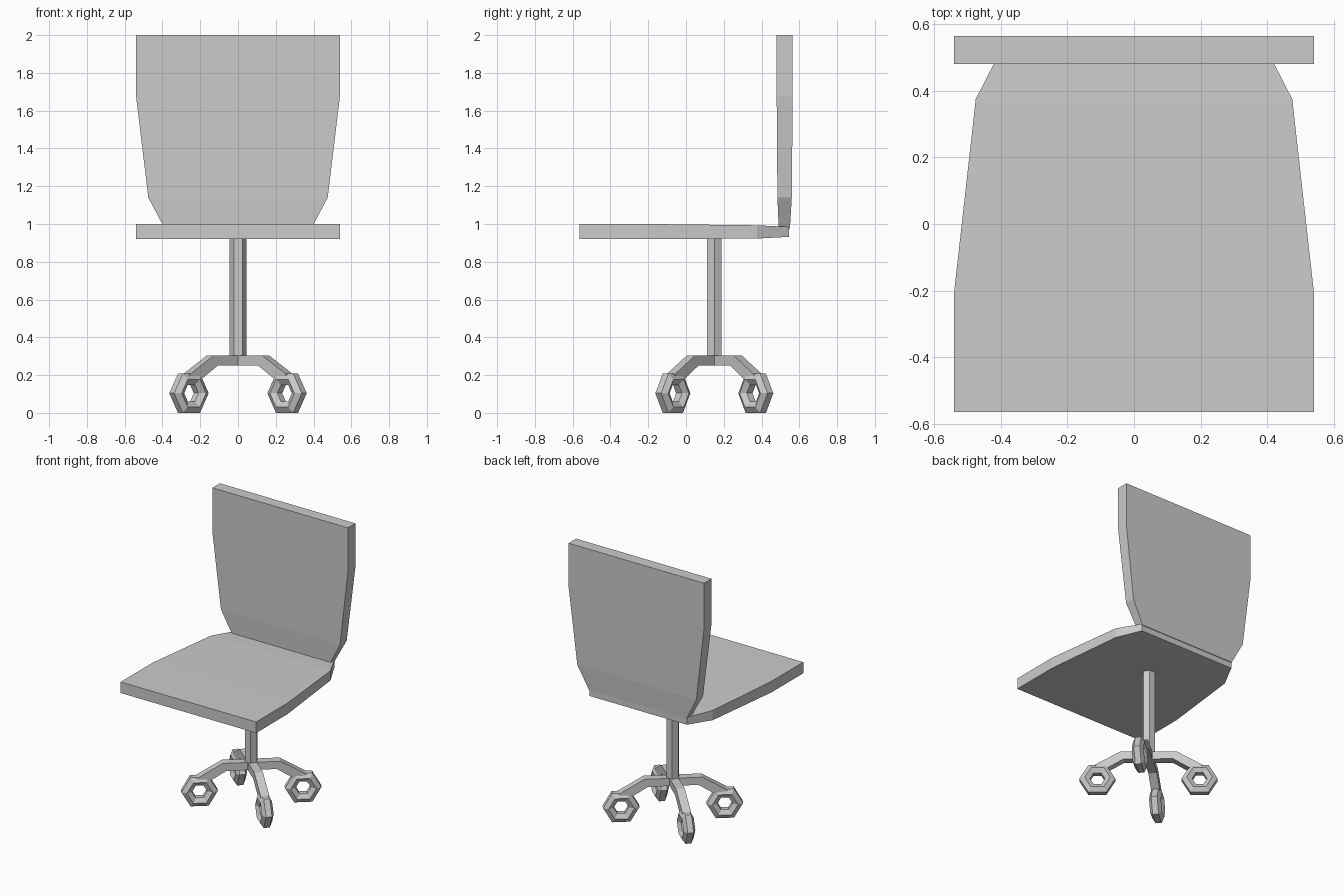
import bpy, bmesh
from math import cos, sin, pi, atan2
from mathutils import Matrix, Vector

if "Cube" in bpy.data.objects:
    bpy.data.objects.remove(bpy.data.objects["Cube"])

HUB_Y = 0.15


def make_object(name, verts, faces, matrix=Matrix()):
    mesh = bpy.data.meshes.new(name)
    mesh.from_pydata([matrix @ Vector(v) for v in verts], [], faces)
    bm = bmesh.new()
    bm.from_mesh(mesh)
    bmesh.ops.recalc_face_normals(bm, faces=bm.faces)
    bm.to_mesh(mesh)
    bm.free()
    obj = bpy.data.objects.new(name, mesh)
    bpy.context.collection.objects.link(obj)
    return obj


def loft(name, rings, closed=False, matrix=Matrix()):
    """Skin a row of equal-sized rings, capped unless closed into a loop."""
    n, m = len(rings[0]), len(rings)
    faces = [(i * n + j, i * n + (j + 1) % n,
              (i + 1) % m * n + (j + 1) % n, (i + 1) % m * n + j)
             for i in range(m if closed else m - 1) for j in range(n)]
    if not closed:
        faces += [tuple(range(n)), tuple(range((m - 1) * n, m * n))]
    return make_object(name, [v for r in rings for v in r], faces, matrix)


def slab(name, stations):
    """Panel from (half width, (y, z) of one face, (y, z) of the other)."""
    return loft(name, [[(-w, *a), (w, *a), (w, *b), (-w, *b)]
                       for w, a, b in stations])


# Seat, narrowing and thinning toward the back
slab("seat", [
    (0.54, (-0.565, 1.0), (-0.565, 0.92)),
    (0.54, (-0.205, 1.0), (-0.205, 0.92)),
    (0.475, (0.375, 0.993), (0.375, 0.923)),
    (0.388, (0.545, 0.985), (0.545, 0.932)),
])

# Backrest, the same outline standing up
slab("backrest", [
    (0.54, (0.48, 2.0), (0.565, 2.0)),
    (0.54, (0.48, 1.68), (0.565, 1.68)),
    (0.475, (0.484, 1.14), (0.56, 1.14)),
    (0.388, (0.491, 0.975), (0.55, 0.975)),
])

# Six-sided column
loft("column", [[(0.045 * cos(k * pi / 3), HUB_Y + 0.045 * sin(k * pi / 3), z)
                 for k in range(6)] for z in (0.255, 0.935)])

# Four splayed legs, each ending in a hexagonal ring caster
leg_profile = [(0, 0.305), (0.19, 0.305), (0.36, 0.203),
               (0.30, 0.165), (0.165, 0.25), (0, 0.25)]
caster = [[((0.085 + 0.04 * cos(pi / 6 + j * pi / 3)) * cos(i * pi / 3),
            0.04 * sin(pi / 6 + j * pi / 3),
            (0.085 + 0.04 * cos(pi / 6 + j * pi / 3)) * sin(i * pi / 3))
           for j in range(6)] for i in range(6)]
for side, sx in (("right", 1), ("left", -1)):
    for end, sy in (("front", -1), ("back", 1)):
        turn = (Matrix.Translation((0, HUB_Y, 0))
                @ Matrix.Rotation(atan2(0.22 * sy, 0.26 * sx), 4, 'Z'))
        loft(f"leg_{end}_{side}",
             [[(r, y, z) for r, z in leg_profile] for y in (-0.029, 0.029)],
             matrix=turn)
        loft(f"caster_{end}_{side}", caster, closed=True,
             matrix=turn @ Matrix.Translation((0.34, 0, 0.104)))
